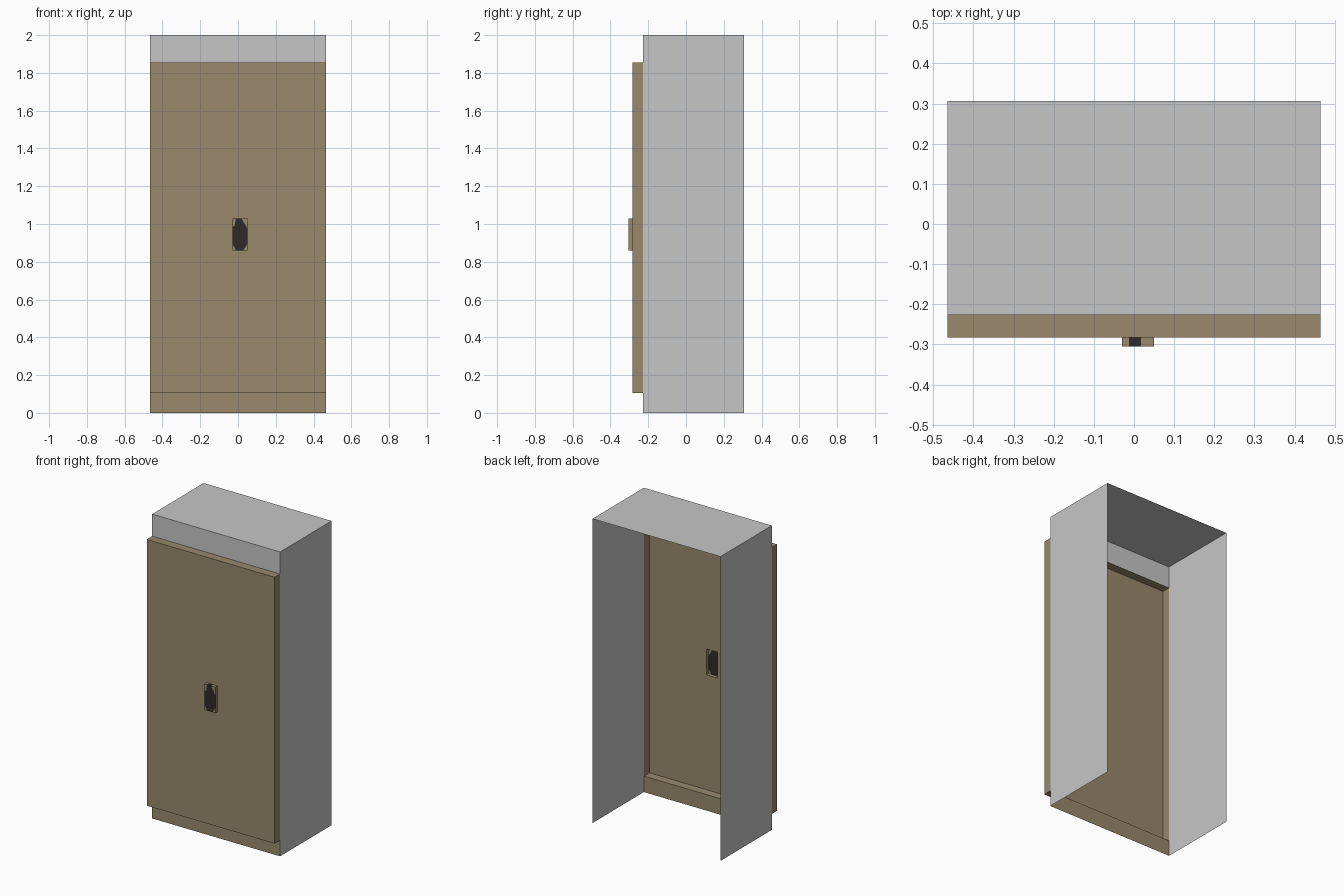
import bpy

if "Cube" in bpy.data.objects:
    bpy.data.objects.remove(bpy.data.objects["Cube"])

def mat(name, rgb):
    m = bpy.data.materials.new(name)
    m.diffuse_color = (*rgb, 1)
    m.use_nodes = True
    m.node_tree.nodes["Principled BSDF"].inputs["Base Color"].default_value = m.diffuse_color
    return m

grey = mat("light grey", (0.565, 0.565, 0.565))
tan = mat("tan", (0.319, 0.25, 0.15))
dark = mat("dark brown", (0.03, 0.023, 0.023))

def make(name, verts, faces, mats, dark_faces=()):
    me = bpy.data.meshes.new(name)
    me.from_pydata(verts, [], faces)
    for m in mats:
        me.materials.append(m)
    for i in dark_faces:
        me.polygons[i].material_index = 1
    ob = bpy.data.objects.new(name, me)
    bpy.context.collection.objects.link(ob)
    return ob

def rect(x0, x1, z0, z1, y):
    return [(x0, y, z0), (x1, y, z0), (x1, y, z1), (x0, y, z1)]

def bridge(a, b):
    # quads between two rectangular loops, outer or rear loop first
    return [(a + i, a + (i + 1) % 4, b + (i + 1) % 4, b + i) for i in range(4)]

W, YF, YB, YD, YH = 0.465, -0.227, 0.307, -0.283, -0.305
Z0, Z1 = 0.105, 1.855
HX0, HX1, HZ0, HZ1 = -0.03, 0.05, 0.86, 1.03

# Cabinet shell: open at the back and underneath
v = rect(-W, W, 0, 2, YF) + rect(-W, W, 0, 2, YB)
make("cabinet_shell", v, [(1, 5, 6, 2), (0, 3, 7, 4), (3, 2, 6, 7)], [grey])

# Front strips above and below the door
make("top_strip", rect(-W, W, Z1, 2, YF), [(0, 1, 2, 3)], [grey])
make("plinth", rect(-W, W, 0, Z0, YF), [(0, 1, 2, 3)], [tan])

# Door: raised hollow panel with an opening behind the handle
v = rect(-W, W, Z0, Z1, YF) + rect(-W, W, Z0, Z1, YD) + rect(HX0, HX1, HZ0, HZ1, YD)
make("door", v, bridge(0, 4) + bridge(4, 8), [tan])

# Handle: side walls, with a dark middle on the top wall
T0, T1 = -0.013, 0.018
v = rect(HX0, HX1, HZ0, HZ1, YD) + rect(HX0, HX1, HZ0, HZ1, YH)
v += [(T0, YH, HZ1), (T1, YH, HZ1), (T0, YD, HZ1), (T1, YD, HZ1)]
f = [(0, 1, 5, 4), (1, 2, 6, 5), (3, 0, 4, 7),
     (7, 8, 10, 3), (8, 9, 11, 10), (9, 6, 2, 11)]
make("handle_sides", v, f, [tan, dark], [4])

# Handle face: dark grip outline cut into the tan plate corners
outline = [(-0.01, HZ0), (0.028, HZ0), (HX1, 0.895), (HX1, 0.975),
           (T1, HZ1), (T0, HZ1), (-0.016, 0.992), (HX0, 0.985), (HX0, 0.895)]
corners = [(HX0, HZ0), (HX1, HZ0), (HX1, HZ1), (HX0, HZ1)]
v = [(x, YH, z) for x, z in outline + corners]
f = [tuple(range(9)), (9, 0, 8), (1, 10, 2), (3, 11, 4), (5, 12, 6), (6, 12, 7)]
make("handle_face", v, f, [tan, dark], [0])
